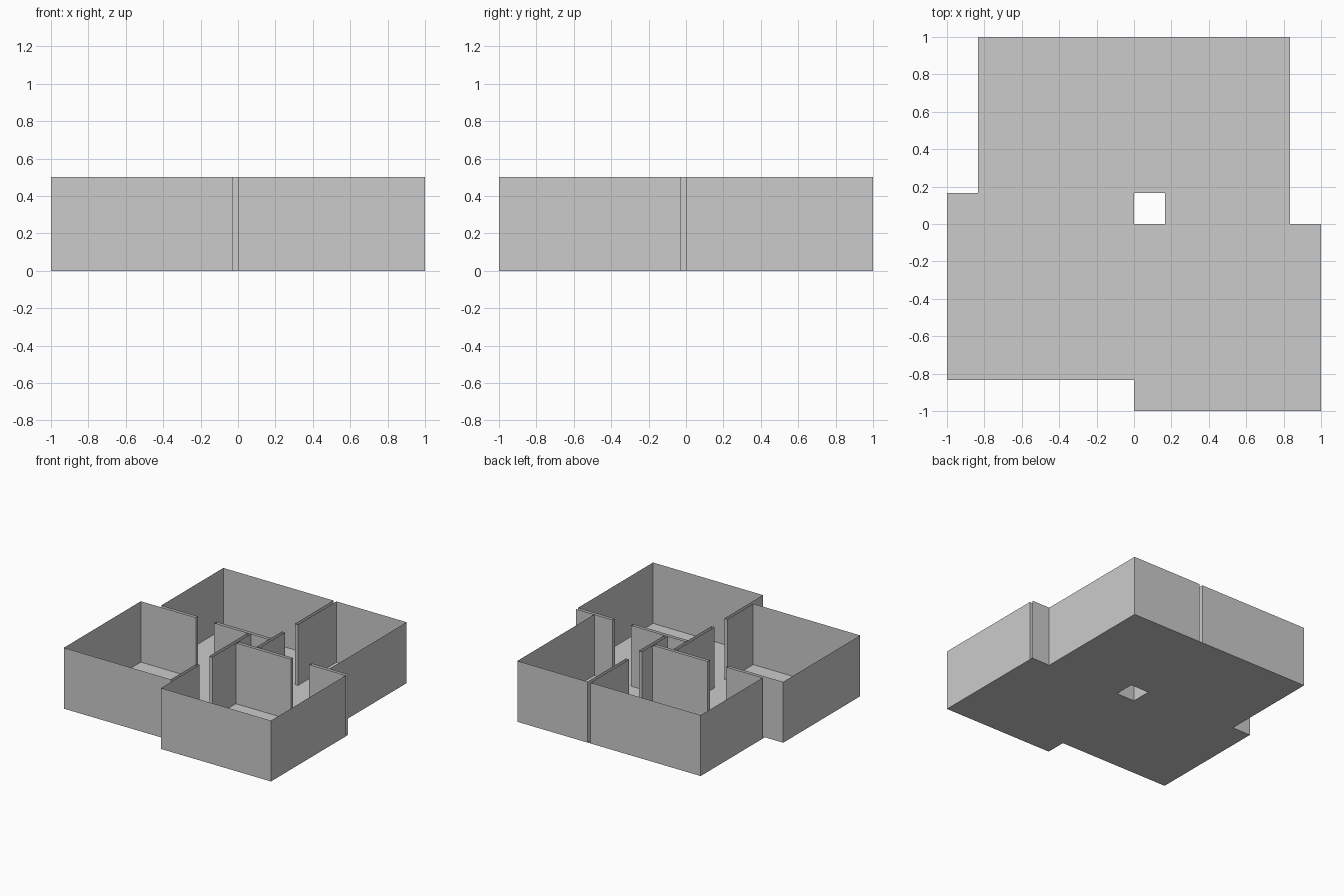
import bpy, bmesh

if "Cube" in bpy.data.objects:
    bpy.data.objects.remove(bpy.data.objects["Cube"])

U = 1 / 6        # plan module
H = 0.5          # wall height
T = 1 / 6        # partition thickness, in modules


def finish(name, bm):
    mesh = bpy.data.meshes.new(name)
    bm.to_mesh(mesh)
    bm.free()
    obj = bpy.data.objects.new(name, mesh)
    bpy.context.collection.objects.link(obj)


def wall(name, path, closed=False):
    """Upright sheet following a plan path given in modules."""
    bm = bmesh.new()
    vs = [bm.verts.new((x * U, y * U, 0)) for x, y in path]
    edges = [bm.edges.new(p) for p in zip(vs, vs[1:])]
    if closed:
        edges.append(bm.edges.new((vs[-1], vs[0])))
    new = bmesh.ops.extrude_edge_only(bm, edges=edges)["geom"]
    top = [g for g in new if isinstance(g, bmesh.types.BMVert)]
    bmesh.ops.translate(bm, verts=top, vec=(0, 0, H))
    bmesh.ops.recalc_face_normals(bm, faces=bm.faces)
    finish(name, bm)


# Floor: four room slabs turning around the open shaft
bm = bmesh.new()
for x0, x1, y0, y1 in [(0, 6, -6, 0), (-6, 0, -5, 1), (-5, 1, 1, 6), (1, 5, 0, 6)]:
    bm.faces.new([bm.verts.new((x * U, y * U, 0))
                  for x, y in [(x0, y0), (x1, y0), (x1, y1), (x0, y1)]])
finish("floor", bm)

# Outer walls of each room, including the partition up to its doorway
wall("front_right_room_wall", [(0, -3), (0, -6), (6, -6), (6, -T), (4, -T), (4, 0)])
wall("front_left_room_wall", [(-3, 1), (-6, 1), (-6, -5), (-T, -5), (-T, -3), (0, -3)])
wall("back_left_room_wall", [(1, 3), (1, 6), (-5, 6), (-5, 1 + T), (-3, 1 + T), (-3, 1)])
wall("back_right_room_wall", [(5, 0), (5, 6), (1 + T, 6), (1 + T, 3), (1, 3)])
wall("back_right_room_step", [(4, 0), (6, 0)])

# Central shaft and the four hollow partitions around it
wall("shaft", [(0, 0), (1, 0), (1, 1), (0, 1)], closed=True)
wall("front_partition", [(0, 0), (0, -2), (-T, -2), (-T, 1)])
wall("left_partition", [(0, 1), (-2, 1), (-2, 1 + T), (1, 1 + T)])
wall("back_partition", [(1, 1), (1, 2), (1 + T, 2), (1 + T, 0)])
wall("right_partition", [(1, 0), (3, 0), (3, -T), (0, -T)])
